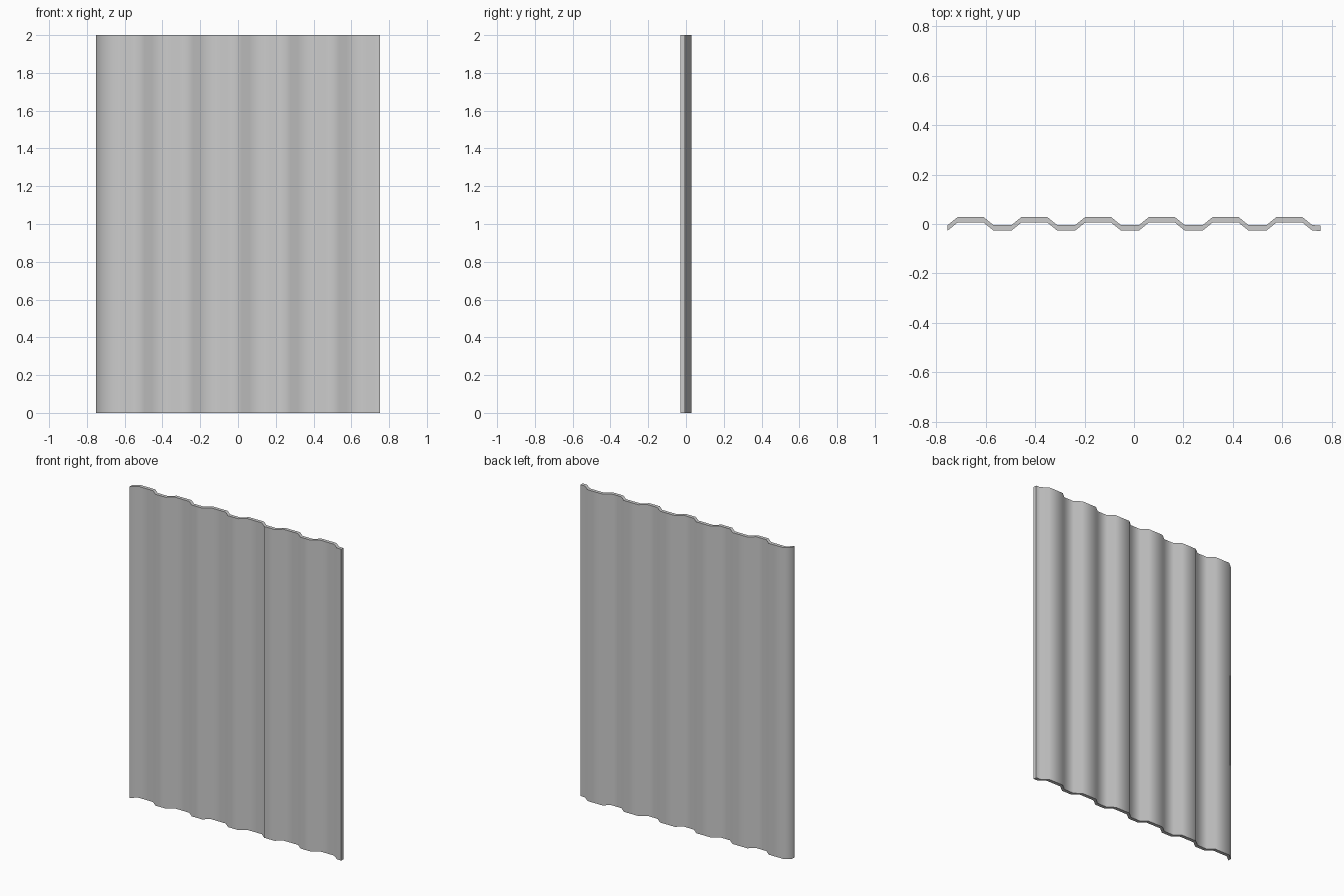
import bpy, bmesh, math

if "Cube" in bpy.data.objects:
    bpy.data.objects.remove(bpy.data.objects["Cube"])

HEIGHT = 2.0
THICK = 0.022            # sheet thickness along y
PITCH = 0.2577           # spacing of the ribs
CREST, VALLEY = 0.028, -0.0045
HALF = 0.753

# Trapezoidal rib profile, back surface
line = [(-HALF, VALLEY)]
for i in range(6):
    x = -0.713 + i * PITCH
    line += [(x, CREST), (x + 0.105, CREST), (x + 0.145, VALLEY)]
    if i < 5:
        line.append((x + 0.2177, VALLEY))
line.append((HALF, -0.006))   # slightly drooping lip

# Columns of four vertices: back and front surface, bottom and top
bm = bmesh.new()
cols = []
for x, y in line:
    cols.append([bm.verts.new((x, yy, z)) for yy, z in
                 ((y, 0), (y, HEIGHT), (y - THICK, HEIGHT), (y - THICK, 0))])
for a, b in zip(cols, cols[1:]):
    for k in range(4):
        n = (k + 1) % 4
        bm.faces.new((a[k], a[n], b[n], b[k]))
bm.faces.new(cols[0])
bm.faces.new(cols[-1])
bmesh.ops.recalc_face_normals(bm, faces=bm.faces)

mesh = bpy.data.meshes.new("corrugated_sheet")
bm.to_mesh(mesh)
bm.free()
sheet = bpy.data.objects.new("corrugated_sheet", mesh)
bpy.context.collection.objects.link(sheet)

# Soft ribs, crisp rim
bpy.context.view_layer.objects.active = sheet
sheet.select_set(True)
bpy.ops.object.shade_smooth_by_angle(angle=math.radians(60))
